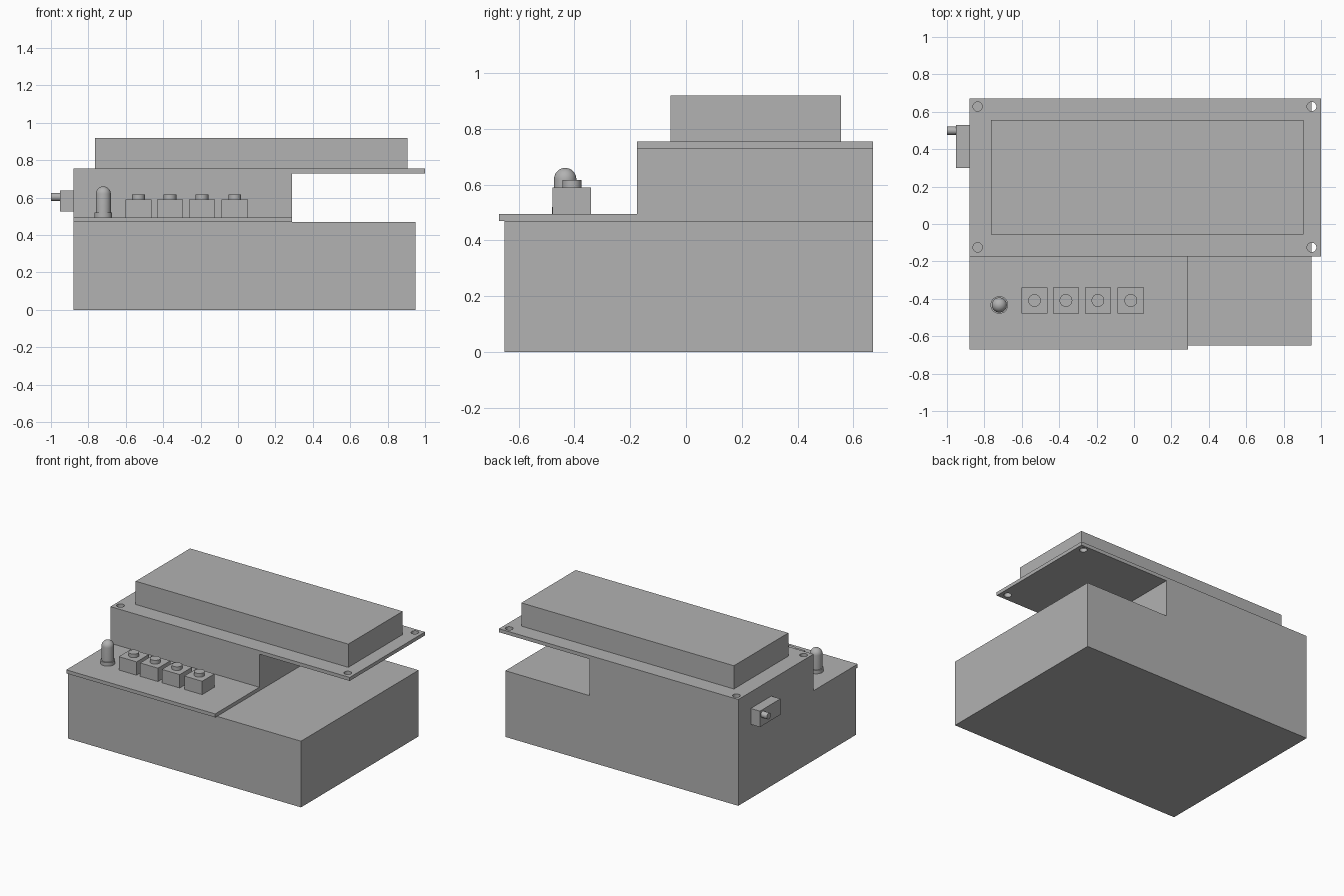
import bpy
import bmesh
from math import cos, sin, pi, radians
from mathutils import Vector

cube = bpy.data.objects.get("Cube")
if cube:
    bpy.data.objects.remove(cube, do_unlink=True)

GREY = (0.445, 0.445, 0.445, 1)
grey = bpy.data.materials.new("plain_grey")
grey.use_nodes = True
grey.diffuse_color = GREY
grey.node_tree.nodes["Principled BSDF"].inputs["Base Color"].default_value = GREY


def finish(name, bm, smooth=False):
    bmesh.ops.recalc_face_normals(bm, faces=bm.faces)
    mesh = bpy.data.meshes.new(name)
    bm.to_mesh(mesh)
    bm.free()
    mesh.materials.append(grey)
    obj = bpy.data.objects.new(name, mesh)
    bpy.context.collection.objects.link(obj)
    if smooth:
        bpy.ops.object.select_all(action='DESELECT')
        obj.select_set(True)
        bpy.context.view_layer.objects.active = obj
        bpy.ops.object.shade_smooth_by_angle(angle=radians(30))
    return obj


def box_mesh(x, y, z):
    bm = bmesh.new()
    bmesh.ops.create_cube(bm, size=1)
    for v in bm.verts:
        v.co = [lo + (c + 0.5) * (hi - lo) for c, (lo, hi) in zip(v.co, (x, y, z))]
    return bm


def box(name, x, y, z):
    return finish(name, box_mesh(x, y, z))


def lathe(name, profile, location, axis='Z', segments=32):
    """Spin a (radius, height) profile about the chosen axis."""
    bm = bmesh.new()
    verts = [bm.verts.new((r, 0, h)) for r, h in profile]
    edges = [bm.edges.new(pair) for pair in zip(verts, verts[1:])]
    bmesh.ops.spin(bm, geom=verts + edges, cent=(0, 0, 0), axis=(0, 0, 1),
                   angle=2 * pi, steps=segments)
    bmesh.ops.remove_doubles(bm, verts=bm.verts, dist=0.0001)
    obj = finish(name, bm, smooth=True)
    obj.location = location
    if axis == 'X':
        obj.rotation_euler.y = -pi / 2
    return obj


def cylinder(name, radius, height, location, axis='Z'):
    profile = [(0, 0), (radius, 0), (radius, height), (0, height)]
    return lathe(name, profile, location, axis)


RIGHT, STEP_X = -0.88, 0.29
BACK, STEP_Y = 0.67, -0.175
BASE_TOP, BOARD_Z, BOARD_TOP = 0.47, 0.73, 0.755
PANEL_TOP = 0.495

# Case: a box whose rear corner is raised to carry the display
bm = box_mesh((RIGHT, 0.95), (-0.65, BACK), (0, BASE_TOP))
for co, normal in (((STEP_X, 0, 0), (1, 0, 0)), ((0, STEP_Y, 0), (0, 1, 0))):
    bmesh.ops.bisect_plane(bm, geom=bm.verts[:] + bm.edges[:] + bm.faces[:],
                           plane_co=co, plane_no=normal)
bm.normal_update()
corner = [f for f in bm.faces if abs(f.normal.z) > 0.9
          and f.calc_center_median().z > 0.1
          and f.calc_center_median().x < STEP_X
          and f.calc_center_median().y > STEP_Y]
raised = bmesh.ops.extrude_face_region(bm, geom=corner)["geom"]
bmesh.ops.delete(bm, geom=corner, context='FACES_ONLY')
bmesh.ops.translate(bm, vec=Vector((0, 0, BOARD_Z - BASE_TOP)),
                    verts=[g for g in raised if isinstance(g, bmesh.types.BMVert)])
bmesh.ops.recalc_face_normals(bm, faces=bm.faces)
bmesh.ops.dissolve_limit(bm, angle_limit=radians(1), verts=bm.verts, edges=bm.edges)
finish("case", bm)

# Display board with a mounting hole in each corner
board = box("display_board", (RIGHT, 1), (STEP_Y, BACK), (BOARD_Z, BOARD_TOP))
for x in (-0.836, 0.95):
    for y in (-0.125, 0.628):
        cutter = cylinder("hole_cutter", 0.025, 0.1, (x, y, 0.69))
        cutter.hide_render = True
        hole = board.modifiers.new("hole", 'BOOLEAN')
        hole.object = cutter
        hole.solver = 'EXACT'
        bpy.context.view_layer.objects.active = board
        bpy.ops.object.modifier_apply(modifier=hole.name)
        bpy.data.objects.remove(cutter, do_unlink=True)

box("display_screen", (-0.765, 0.905), (-0.055, 0.555), (BOARD_TOP, 0.92))

# Control panel with four push buttons
box("control_panel", (RIGHT, STEP_X), (-0.67, STEP_Y), (BASE_TOP, PANEL_TOP))
for i, x in enumerate((-0.532, -0.364, -0.193, -0.017), 1):
    box(f"button_body_{i}", (x - 0.07, x + 0.07), (-0.478, -0.34), (PANEL_TOP, 0.59))
    cylinder(f"button_cap_{i}", 0.034, 0.026, (x, -0.409, 0.59))

# Indicator lamp: flange, straight wall and round dome
R = 0.04
dome = [(R * cos(a), 0.125 + R * sin(a)) for a in (i * pi / 16 for i in range(8))]
lathe("indicator_lamp",
      [(0, 0), (0.047, 0), (0.047, 0.025), (R, 0.025)] + dome + [(0, 0.125 + R)],
      (-0.72, -0.433, PANEL_TOP))

# Side switch and its lever
box("switch_body", (-0.952, RIGHT), (0.3, 0.53), (0.525, 0.638))
cylinder("switch_lever", 0.022, 0.048, (-0.952, 0.499, 0.604), axis='X')
